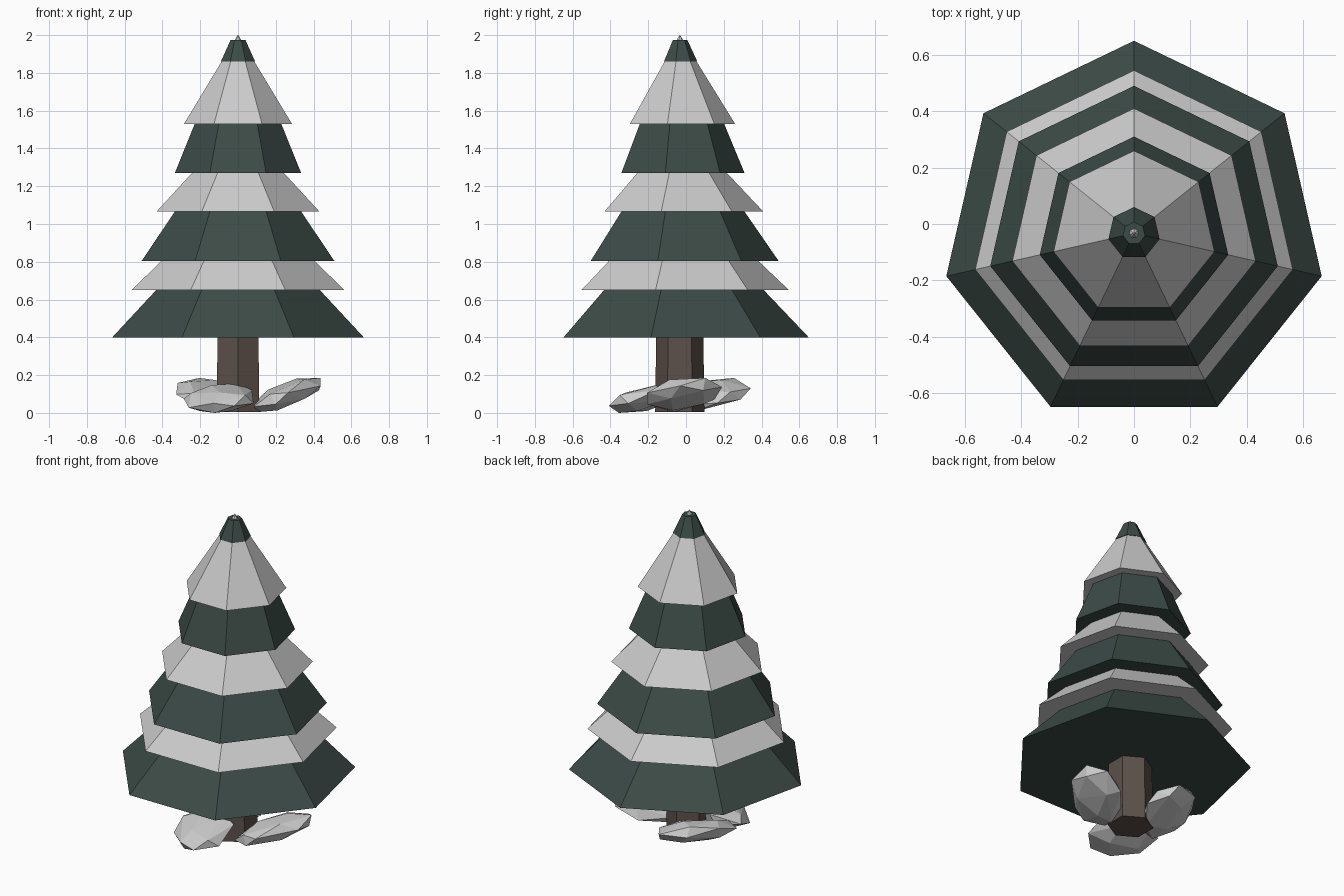
import bpy, bmesh, math, random
from mathutils import Vector

if "Cube" in bpy.data.objects:
    bpy.data.objects.remove(bpy.data.objects["Cube"])

random.seed(4)
CY = -0.033  # trunk axis


def material(name, rgb):
    m = bpy.data.materials.new(name)
    m.diffuse_color = (*rgb, 1)
    m.use_nodes = True
    m.node_tree.nodes["Principled BSDF"].inputs["Base Color"].default_value = m.diffuse_color
    return m


green = material("needles", (0.045, 0.07, 0.062))
brown = material("bark", (0.11, 0.082, 0.07))


def add(name, bm, mat=None):
    bmesh.ops.recalc_face_normals(bm, faces=bm.faces)
    me = bpy.data.meshes.new(name)
    bm.to_mesh(me)
    bm.free()
    ob = bpy.data.objects.new(name, me)
    bpy.context.collection.objects.link(ob)
    if mat:
        me.materials.append(mat)
    return ob


def frustum(name, sides, z0, r0, z1, r1, mat=None):
    """Closed tapered prism with one corner pointing to +y."""
    bm = bmesh.new()
    rings = []
    for z, r in ((z0, r0), (z1, r1)):
        rings.append([bm.verts.new((r * math.sin(2 * math.pi * i / sides),
                                    CY + r * math.cos(2 * math.pi * i / sides), z))
                      for i in range(sides)])
    low, top = rings
    bm.faces.new(low)
    bm.faces.new(top)
    for i in range(sides):
        j = (i + 1) % sides
        bm.faces.new((low[i], low[j], top[j], top[i]))
    return add(name, bm, mat)


# Trunk
frustum("trunk", 6, 0.005, 0.13, 0.42, 0.125, brown)

# Alternating branch and snow tiers: base z, base radius, top z, top radius
tiers = [
    ("branches_1", 0.40, 0.683, 0.655, 0.440, green),
    ("snow_1", 0.65, 0.578, 0.81, 0.410, None),
    ("branches_2", 0.805, 0.523, 1.07, 0.340, green),
    ("snow_2", 1.065, 0.443, 1.275, 0.245, None),
    ("branches_3", 1.27, 0.343, 1.535, 0.233, green),
    ("snow_3", 1.53, 0.293, 1.865, 0.086, None),
    ("branches_top", 1.86, 0.093, 1.975, 0.040, green),
    ("snow_tip", 1.97, 0.020, 2.0, 0.002, None),
]
for name, z0, r0, z1, r1, mat in tiers:
    frustum(name, 7, z0, r0, z1, r1, mat)


def rock(name, cx, cy, long, short, angle, tilt, z0, z1):
    """Faceted stone: hull of jittered sphere points, tilted away from the trunk."""
    bm = bmesh.new()
    n = 18
    out = Vector((cx, cy - CY)).normalized()
    ca, sa = math.cos(math.radians(angle)), math.sin(math.radians(angle))
    pts = []
    for i in range(n):
        h = 1 - 2 * (i + 0.5) / n
        a = i * 2.39996 + random.uniform(-0.25, 0.25)
        r = math.sqrt(1 - h * h)
        u, v = r * math.cos(a) * long, r * math.sin(a) * short
        x, y = u * ca - v * sa, u * sa + v * ca
        pts.append(Vector((x, y, h * 0.065 + tilt * (x * out.x + y * out.y))))
    lo, hi = min(p.z for p in pts), max(p.z for p in pts)
    for p in pts:
        bm.verts.new((cx + p.x, cy + p.y, z0 + (p.z - lo) / (hi - lo) * (z1 - z0)))
    bmesh.ops.convex_hull(bm, input=bm.verts)
    return add(name, bm)


# Rocks around the foot of the trunk
rock("rock_front", -0.092, -0.212, 0.22, 0.175, 135, -0.25, 0.0, 0.155)
rock("rock_right", 0.265, -0.015, 0.235, 0.16, 50, 0.3, 0.005, 0.185)
rock("rock_back", -0.148, 0.115, 0.25, 0.17, 60, 0.3, 0.005, 0.185)
